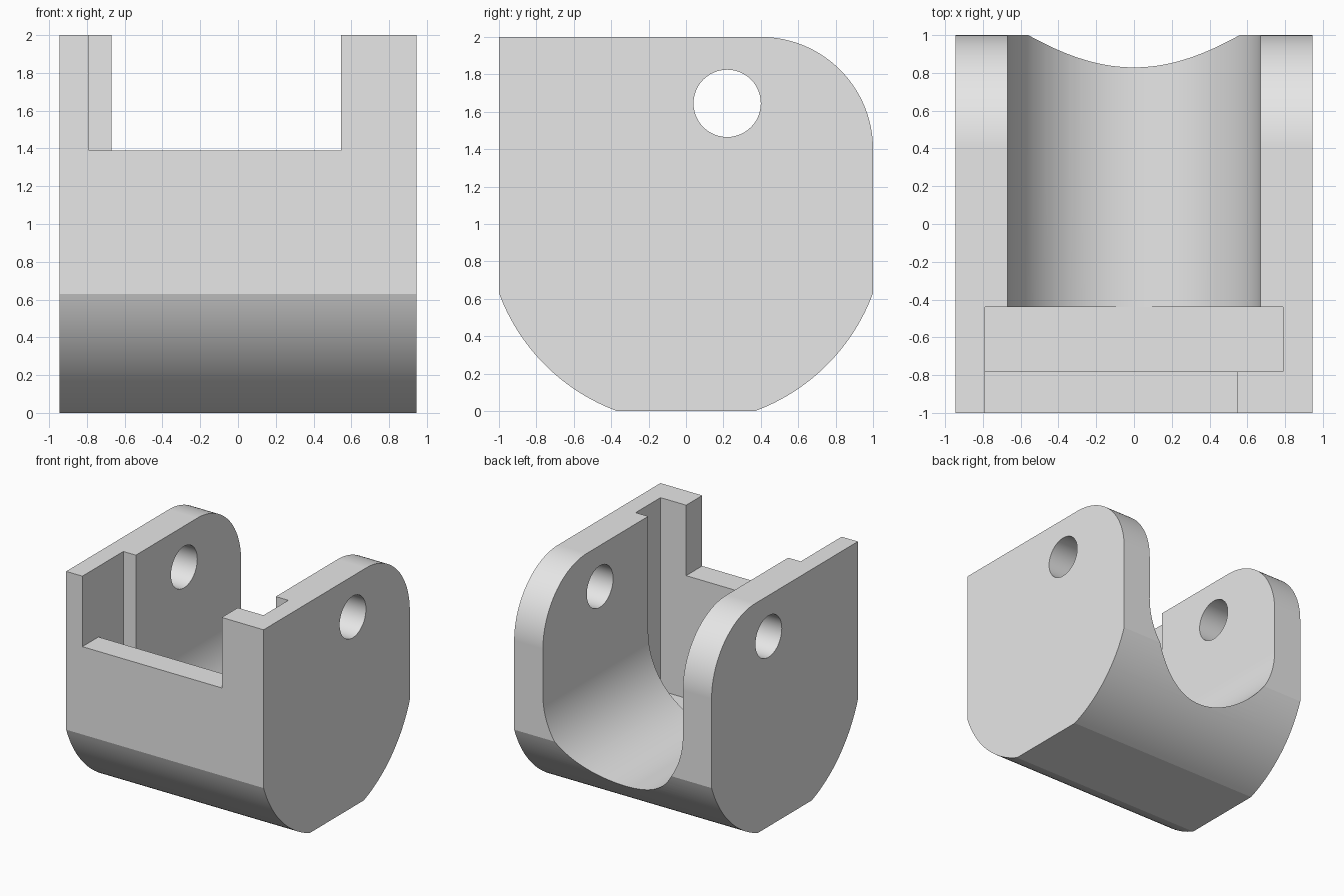
import bpy, bmesh
from math import sin, cos, pi, atan2
from mathutils import Vector

if "Cube" in bpy.data.objects:
    bpy.data.objects.remove(bpy.data.objects["Cube"])

grey = bpy.data.materials.new("light_grey")
grey.use_nodes = True
grey.diffuse_color = (0.8, 0.8, 0.8, 1)
grey.node_tree.nodes["Principled BSDF"].inputs["Base Color"].default_value = (0.8, 0.8, 0.8, 1)


def arc(cu, cv, r, start, end, steps):
    """Points along an arc, end points included."""
    angles = [start + (end - start) * i / steps for i in range(steps + 1)]
    return [(cu + r * cos(a), cv + r * sin(a)) for a in angles]


def prism(name, outline, axis, low, high):
    """Extrude an outline of (across, z) points along the x or y axis."""
    place = (lambda u, v: (low, u, v)) if axis == "x" else (lambda u, v: (u, low, v))
    push = Vector((high - low, 0, 0)) if axis == "x" else Vector((0, high - low, 0))
    bm = bmesh.new()
    face = bm.faces.new([bm.verts.new(place(u, v)) for u, v in outline])
    grown = bmesh.ops.extrude_face_region(bm, geom=[face], use_keep_orig=True)["geom"]
    bmesh.ops.translate(bm, vec=push, verts=[g for g in grown if isinstance(g, bmesh.types.BMVert)])
    bmesh.ops.recalc_face_normals(bm, faces=bm.faces)
    mesh = bpy.data.meshes.new(name)
    bm.to_mesh(mesh)
    bm.free()
    mesh.materials.append(grey)
    obj = bpy.data.objects.new(name, mesh)
    bpy.context.collection.objects.link(obj)
    return obj


def rectangle(u0, u1, v0, v1):
    return [(u0, v0), (u1, v0), (u1, v1), (u0, v1)]


# Housing block: round rear shoulder, curved belly with a flat foot
belly_r = 1.066
side = atan2(-0.37, 1)
foot = atan2(-1, 0.37)
outline = [(-1, 2)]
outline += arc(0.4, 1.4, 0.6, pi / 2, 0, 32)
outline += arc(0, 1, belly_r, side, foot, 24)
outline += arc(0, 1, belly_r, -pi - foot, -pi - side, 24)
body = prism("housing", outline, "x", -0.945, 0.945)

# Cutters: round-bottomed channel, cross slot, front notch, pin hole
channel = [(0.67, 2.2), *arc(0, 1, 0.67, 0, -pi, 64), (-0.67, 2.2)]
cutters = [
    prism("channel_cutter", channel, "y", -0.5, 1.2),
    prism("slot_cutter", rectangle(-0.79, 0.79, 0.329, 2.2), "y", -0.78, -0.44),
    prism("notch_cutter", rectangle(-0.79, 0.545, 1.39, 2.2), "y", -1.2, -0.7),
    prism("pin_hole_cutter", arc(0.22, 1.645, 0.18, 0, 2 * pi, 48)[:-1], "x", -1.2, 1.2),
]

bpy.ops.object.select_all(action="DESELECT")
body.select_set(True)
bpy.context.view_layer.objects.active = body
for cutter in cutters:
    cutter.hide_render = True
    cut = body.modifiers.new(cutter.name, "BOOLEAN")
    cut.operation = "DIFFERENCE"
    cut.solver = "EXACT"
    cut.object = cutter
    bpy.ops.object.modifier_apply(modifier=cut.name)
    bpy.data.objects.remove(cutter)

# Smooth curves, crisp edges, flat planes
bpy.ops.object.shade_smooth_by_angle(angle=pi / 12)
weighted = body.modifiers.new("flat_planes", "WEIGHTED_NORMAL")
weighted.keep_sharp = True
